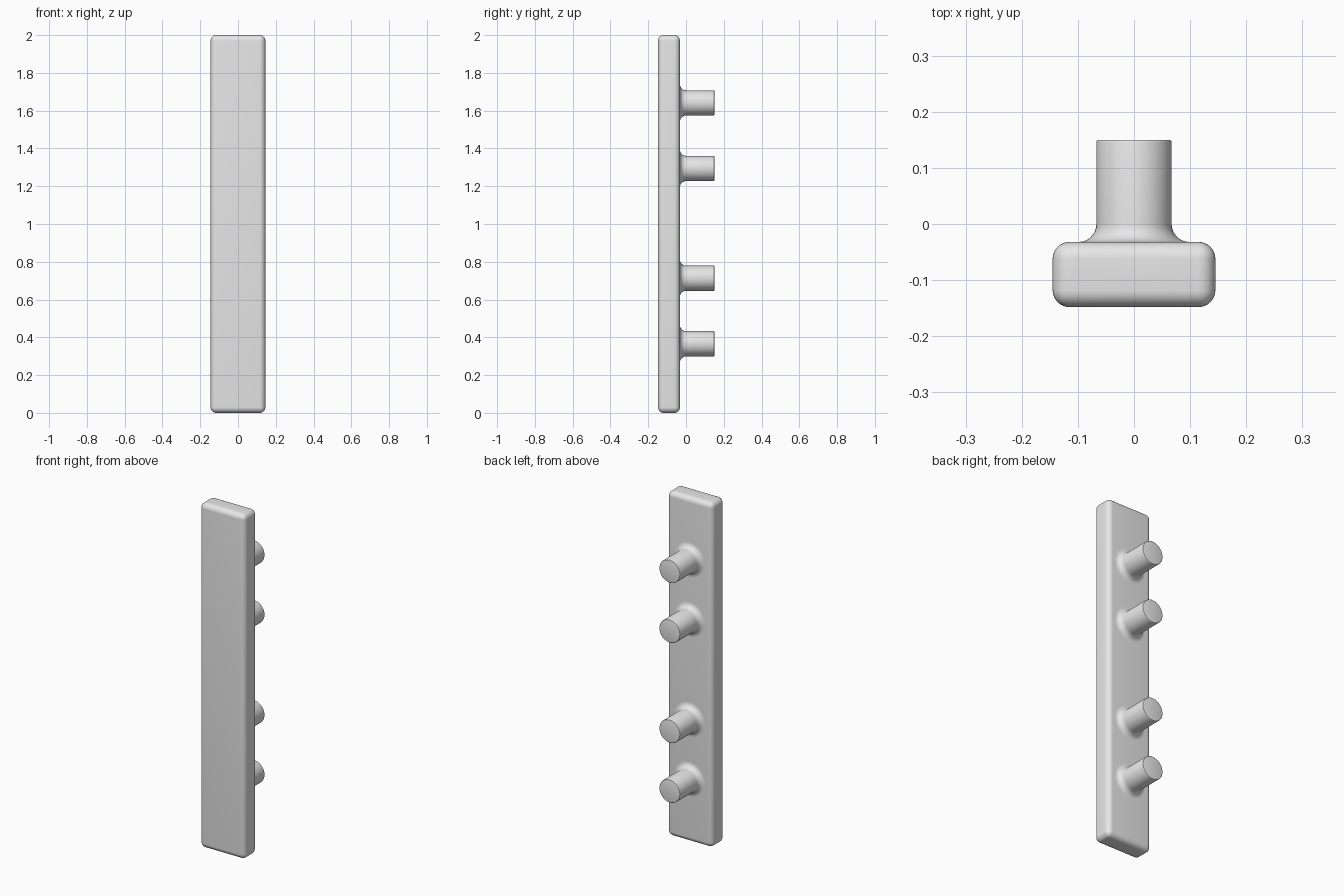
import bpy
import bmesh
from math import sin, cos, pi

cube = bpy.data.objects.get("Cube")
if cube:
    bpy.data.objects.remove(cube, do_unlink=True)

GREY = (0.8, 0.8, 0.8, 1)
mat = bpy.data.materials.new("light grey")
mat.use_nodes = True
mat.diffuse_color = GREY
mat.node_tree.nodes["Principled BSDF"].inputs["Base Color"].default_value = GREY

FRONT, FACE, TIP = -0.148, -0.032, 0.15   # depth of plate front, plate back, peg ends
WIDTH, HEIGHT, ROUND = 0.29, 2.0, 0.03
RADIUS, FILLET, CHAMFER = 0.067, 0.032, 0.004
SEGMENTS = 48


def finish(name, bm):
    """Turn a bmesh into a smooth-shaded object with the shared material."""
    bmesh.ops.recalc_face_normals(bm, faces=bm.faces)
    mesh = bpy.data.meshes.new(name)
    bm.to_mesh(mesh)
    bm.free()
    mesh.materials.append(mat)
    obj = bpy.data.objects.new(name, mesh)
    bpy.context.collection.objects.link(obj)
    bpy.ops.object.select_all(action="DESELECT")
    obj.select_set(True)
    bpy.context.view_layer.objects.active = obj
    bpy.ops.object.shade_smooth_by_angle(angle=pi / 6)
    return obj


# Flat plate with rounded edges
bm = bmesh.new()
bmesh.ops.create_cube(bm, size=1)
for v in bm.verts:
    v.co.x *= WIDTH
    v.co.y = v.co.y * (FACE - FRONT) + (FACE + FRONT) / 2
    v.co.z = (v.co.z + 0.5) * HEIGHT
bmesh.ops.bevel(bm, geom=bm.edges[:], offset=ROUND, segments=8, profile=0.5, affect="EDGES")
finish("plate", bm)

# Peg profile: flared fillet at the plate, straight shaft, softened flat end
profile = [(RADIUS + FILLET * (1 - sin(a)), FACE + FILLET * (1 - cos(a)))
           for a in (i * pi / 16 for i in range(9))]
profile += [(RADIUS - CHAMFER * (1 - cos(a)), TIP - CHAMFER * (1 - sin(a)))
            for a in (i * pi / 6 for i in range(4))]


def add_peg(name, z):
    bm = bmesh.new()
    rings = []
    for r, y in profile:
        rings.append([bm.verts.new((r * cos(t), y, z + r * sin(t)))
                      for t in (2 * pi * i / SEGMENTS for i in range(SEGMENTS))])
    for low, high in zip(rings, rings[1:]):
        for i in range(SEGMENTS):
            j = (i + 1) % SEGMENTS
            bm.faces.new((low[i], low[j], high[j], high[i]))
    bm.faces.new(rings[-1])
    # Open at the base, where it meets the plate
    finish(name, bm)


# Two pairs of pegs on the back
for name, z in (("lower_peg_1", 0.366), ("lower_peg_2", 0.713),
                ("upper_peg_1", 1.294), ("upper_peg_2", 1.641)):
    add_peg(name, z)
